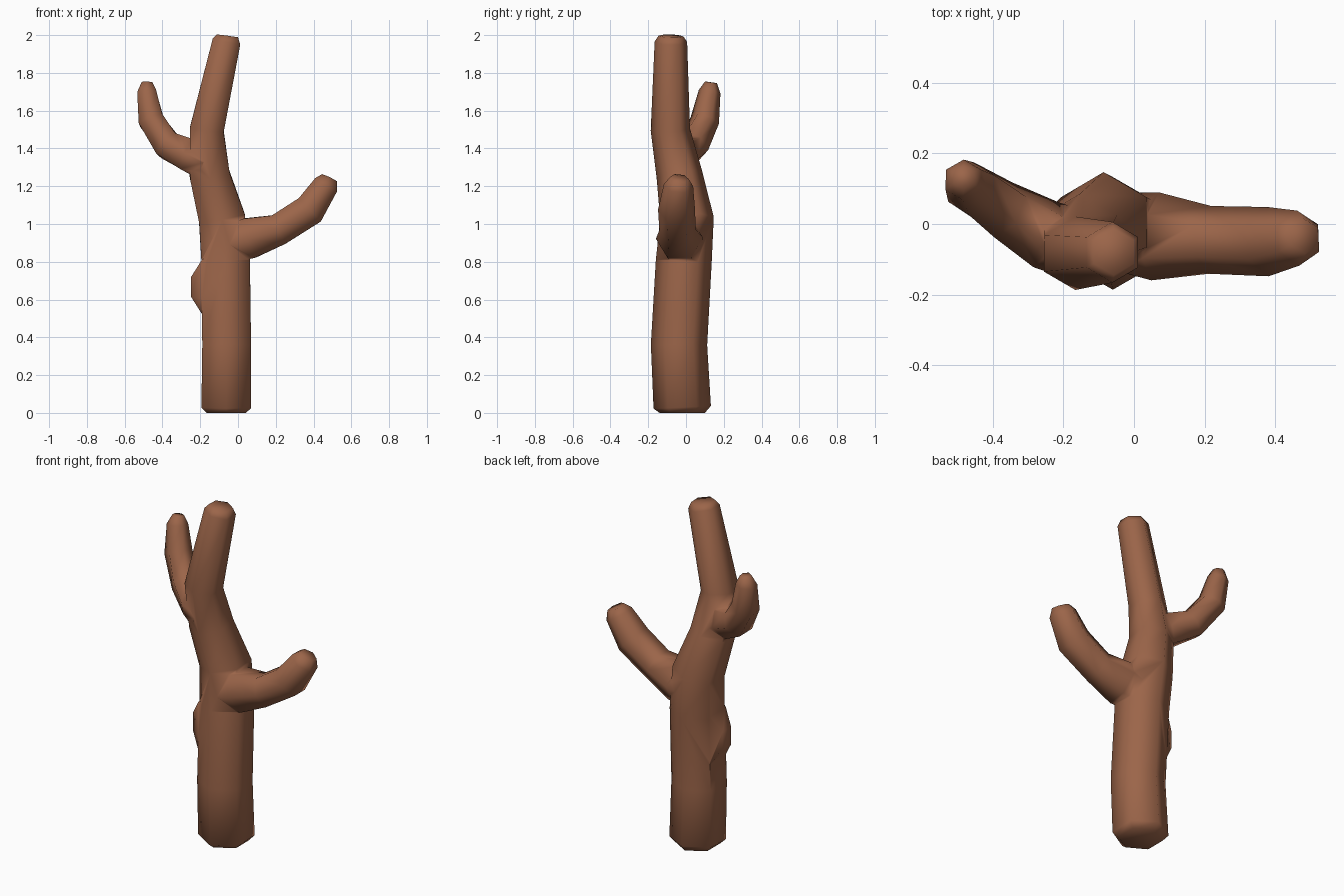
import bpy, bmesh, math
from mathutils import Vector

if "Cube" in bpy.data.objects:
    bpy.data.objects.remove(bpy.data.objects["Cube"])

bark = bpy.data.materials.new("brown bark")
bark.diffuse_color = (0.33, 0.13, 0.067, 1)
bark.use_nodes = True
bark.node_tree.nodes["Principled BSDF"].inputs["Base Color"].default_value = bark.diffuse_color


def finish(bm, name):
    bmesh.ops.recalc_face_normals(bm, faces=bm.faces)
    me = bpy.data.meshes.new(name)
    bm.to_mesh(me)
    bm.free()
    me.materials.append(bark)
    me.shade_smooth()
    ob = bpy.data.objects.new(name, me)
    bpy.context.collection.objects.link(ob)
    return ob


def limb(name, path, sides=6):
    """Six-sided tube through (x, y, z, radius) points, one ridge facing y."""
    bm = bmesh.new()
    pts = [Vector(p[:3]) for p in path]
    rings = []
    for i, p in enumerate(path):
        a, b = pts[max(i - 1, 0)], pts[min(i + 1, len(pts) - 1)]
        t = (b - a).normalized()
        u = Vector((0, 1, 0))
        u = (u - t * u.dot(t)).normalized()
        w = t.cross(u)
        rings.append([bm.verts.new(pts[i] + p[3] * (
            u * math.cos(math.tau * k / sides) + w * math.sin(math.tau * k / sides)))
            for k in range(sides)])
    for r, s in zip(rings, rings[1:]):
        for k in range(sides):
            j = (k + 1) % sides
            bm.faces.new((r[k], r[j], s[j], s[k]))
    bm.faces.new(rings[0])
    bm.faces.new(rings[-1])
    return finish(bm, name)


# Trunk
trunk = limb("trunk", [
    (-0.062, -0.02, 0.0, 0.12), (-0.062, -0.02, 0.03, 0.152),
    (-0.06, -0.037, 0.36, 0.149), (-0.065, -0.012, 0.80, 0.148),
    (-0.085, 0.005, 1.03, 0.142), (-0.15, -0.035, 1.26, 0.122),
    (-0.165, -0.083, 1.50, 0.104), (-0.061, -0.08, 1.965, 0.086),
    (-0.057, -0.079, 1.995, 0.066)])

# Side branches
right_branch = limb("right_branch", [
    (-0.05, -0.02, 0.89, 0.11), (0.06, -0.035, 0.925, 0.125),
    (0.215, -0.045, 0.97, 0.096), (0.38, -0.05, 1.075, 0.098),
    (0.465, -0.04, 1.205, 0.078), (0.483, -0.035, 1.243, 0.05)])
left_branch = limb("left_branch", [
    (-0.16, -0.06, 1.31, 0.10), (-0.25, -0.03, 1.36, 0.10),
    (-0.37, 0.04, 1.415, 0.085), (-0.46, 0.1, 1.55, 0.077),
    (-0.483, 0.125, 1.70, 0.058), (-0.482, 0.132, 1.75, 0.032)])

# Knot: raised tapered block on the left flank
bm = bmesh.new()
rows = [[bm.verts.new((x, -0.025 + sy * hy, 0.667 + sz * hz))
         for sy, sz in ((-1, -1), (1, -1), (1, 1), (-1, 1))]
        for x, hy, hz in ((-0.15, 0.08, 0.165), (-0.19, 0.073, 0.145), (-0.25, 0.04, 0.05))]
for r, s in zip(rows, rows[1:]):
    for k in range(4):
        j = (k + 1) % 4
        bm.faces.new((r[k], r[j], s[j], s[k]))
bm.faces.new(rows[0])
bm.faces.new(rows[-1])
knot = finish(bm, "bark_knot")

# Fuse everything into one solid tree
for part in (right_branch, left_branch, knot):
    m = trunk.modifiers.new("join " + part.name, 'BOOLEAN')
    m.operation = 'UNION'
    m.solver = 'EXACT'
    m.object = part
bpy.context.view_layer.update()
fused = bpy.data.meshes.new_from_object(
    trunk.evaluated_get(bpy.context.evaluated_depsgraph_get()))
trunk.modifiers.clear()
trunk.data = fused
trunk.name = "tree_trunk"
fused.shade_smooth()
for part in (right_branch, left_branch, knot):
    bpy.data.objects.remove(part)
